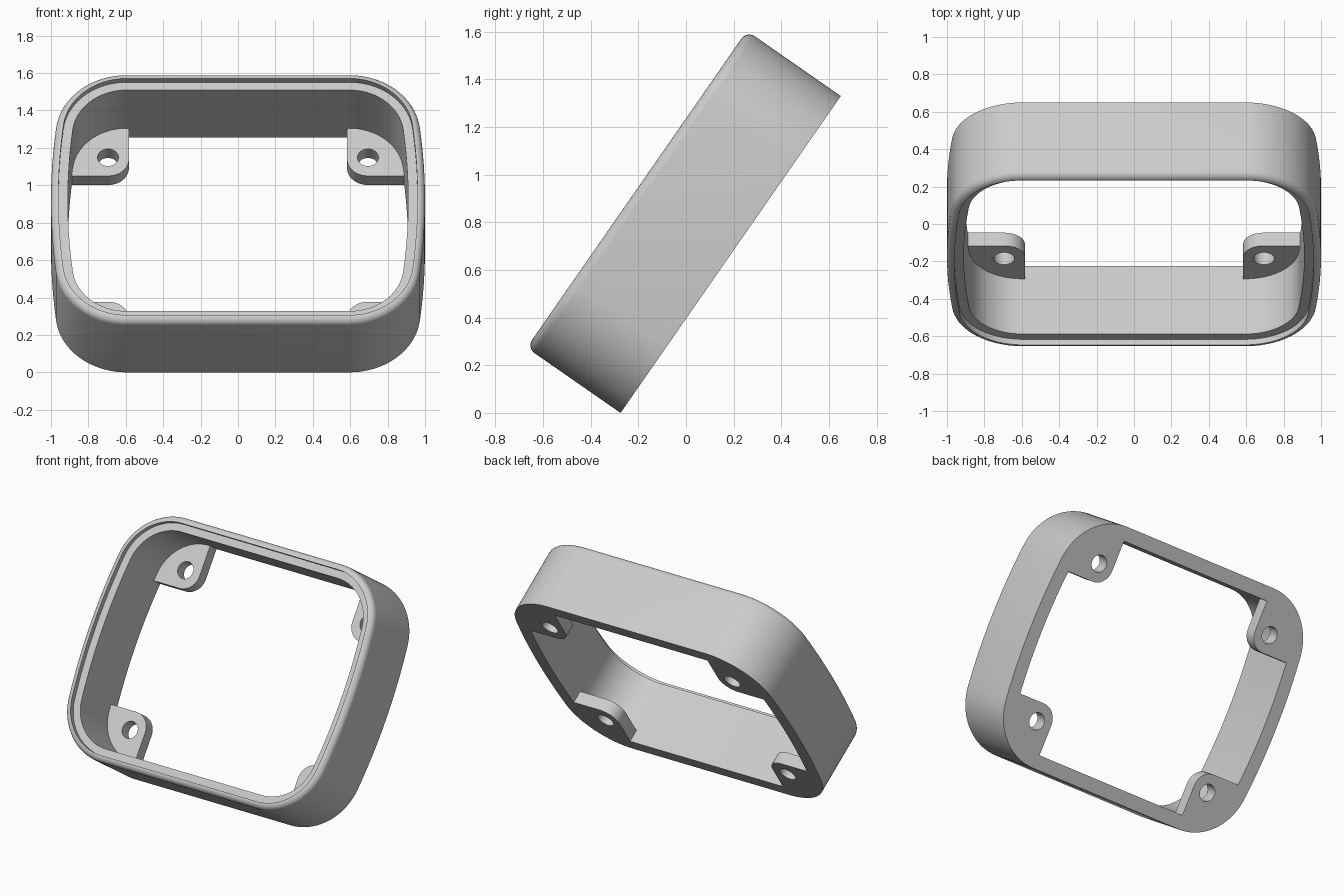
import bpy, bmesh
from math import sin, cos, pi, sqrt, atan2, radians
from mathutils import Matrix

if "Cube" in bpy.data.objects:
    bpy.data.objects.remove(bpy.data.objects["Cube"])

# Overall sizes, in the frame's own plane before tilting
HALF_W, HALF_H, DEPTH = 1.0, 0.81, 0.48
CORNER_R, BOW = 0.38, 0.025
WALL, LIP, STEP = 0.09, 0.04, 0.036
TAB_X, TAB_Y, TAB_T, TAB_R = 0.583, 0.41, 0.085, 0.11
HOLE_X, HOLE_Y, HOLE_R = 0.695, 0.53, 0.056
TILT = Matrix.Translation((0, 0.1875, 0.665)) @ Matrix.Rotation(radians(55.2), 4, "X")

# Corner centres, and the large arc that bows the left and right sides
CX, CY = HALF_W - CORNER_R - BOW, HALF_H - CORNER_R
REACH = (CY ** 2 - BOW ** 2) / (2 * BOW)
SIDE_CX = CX - REACH
SIDE_R = HALF_W - SIDE_CX
SIDE_ANGLE = atan2(CY, REACH)

grey = bpy.data.materials.new("plain grey")
grey.use_nodes = True
grey.diffuse_color = (0.6, 0.6, 0.6, 1)
grey.node_tree.nodes["Principled BSDF"].inputs["Base Color"].default_value = (0.6, 0.6, 0.6, 1)


def arc(cx, cy, r, a, b, n):
    return [(cx + r * cos(a + (b - a) * i / n), cy + r * sin(a + (b - a) * i / n))
            for i in range(n + 1)]


def quarter(inset):
    """Upper right quarter of the outline, from the side to the top."""
    side = arc(SIDE_CX, 0, SIDE_R - inset, 0, SIDE_ANGLE, 6)
    return side[:-1] + arc(CX, CY, CORNER_R - inset, SIDE_ANGLE, pi / 2, 20)


def outline(inset):
    q = quarter(inset)
    left = [(-x, y) for x, y in reversed(q)]
    top = q + left
    return top + [(x, -y) for x, y in reversed(top[1:-1])]


def finish(name, bm):
    bmesh.ops.remove_doubles(bm, verts=bm.verts, dist=0.0001)
    bmesh.ops.recalc_face_normals(bm, faces=bm.faces)
    bm.transform(TILT)
    mesh = bpy.data.meshes.new(name)
    bm.to_mesh(mesh)
    bm.free()
    mesh.materials.append(grey)
    obj = bpy.data.objects.new(name, mesh)
    bpy.context.collection.objects.link(obj)
    bpy.ops.object.select_all(action="DESELECT")
    obj.select_set(True)
    bpy.context.view_layer.objects.active = obj
    bpy.ops.object.shade_smooth_by_angle(angle=radians(30))


# Frame: a wall section with rounded front lip and recessed ledge, swept round
section = [(WALL, 0), (0, 0)]
section += [(LIP - x, y) for x, y in arc(0, DEPTH - LIP, LIP, 0, pi / 2, 6)]
section += [(LIP, DEPTH - STEP), (WALL, DEPTH - STEP)]
bm = bmesh.new()
rings = [[bm.verts.new((x, y, w)) for x, y in outline(inset)] for inset, w in section]
for ring, nxt in zip(rings, rings[1:] + rings[:1]):
    for i in range(len(ring)):
        bm.faces.new((ring[i - 1], ring[i], nxt[i], nxt[i - 1]))
finish("frame", bm)

# Screw tabs: one in each back corner, fitted to the inner wall
wall_x = SIDE_CX + sqrt((SIDE_R - WALL) ** 2 - TAB_Y ** 2)
tab = [(wall_x, TAB_Y)]
tab += [p for p in quarter(WALL) if p[1] > TAB_Y + 0.002]
tab += [(TAB_X, HALF_H - WALL)]
tab += arc(TAB_X + TAB_R, TAB_Y + TAB_R, TAB_R, pi, 1.5 * pi, 10)
hole = arc(HOLE_X, HOLE_Y, HOLE_R, 0, 2 * pi, 32)[:-1]


def add_tab(name, sx, sy):
    curve = bpy.data.curves.new(name + "_profile", "CURVE")
    curve.dimensions = "2D"
    curve.fill_mode = "BOTH"
    curve.extrude = TAB_T / 2
    for loop in (tab, hole):
        spline = curve.splines.new("POLY")
        spline.points.add(len(loop) - 1)
        for point, (x, y) in zip(spline.points, loop):
            point.co = (x * sx, y * sy, 0, 1)
        spline.use_cyclic_u = True
    temp = bpy.data.objects.new(name + "_profile", curve)
    bpy.context.collection.objects.link(temp)
    graph = bpy.context.evaluated_depsgraph_get()
    solid = bpy.data.meshes.new_from_object(temp.evaluated_get(graph))
    bm = bmesh.new()
    bm.from_mesh(solid)
    bmesh.ops.translate(bm, verts=bm.verts, vec=(0, 0, TAB_T / 2))
    bpy.data.objects.remove(temp)
    bpy.data.curves.remove(curve)
    bpy.data.meshes.remove(solid)
    finish(name, bm)


for side, sx in (("left", 1), ("right", -1)):
    for level, sy in (("upper", 1), ("lower", -1)):
        add_tab(f"{level}_{side}_screw_tab", sx, sy)
